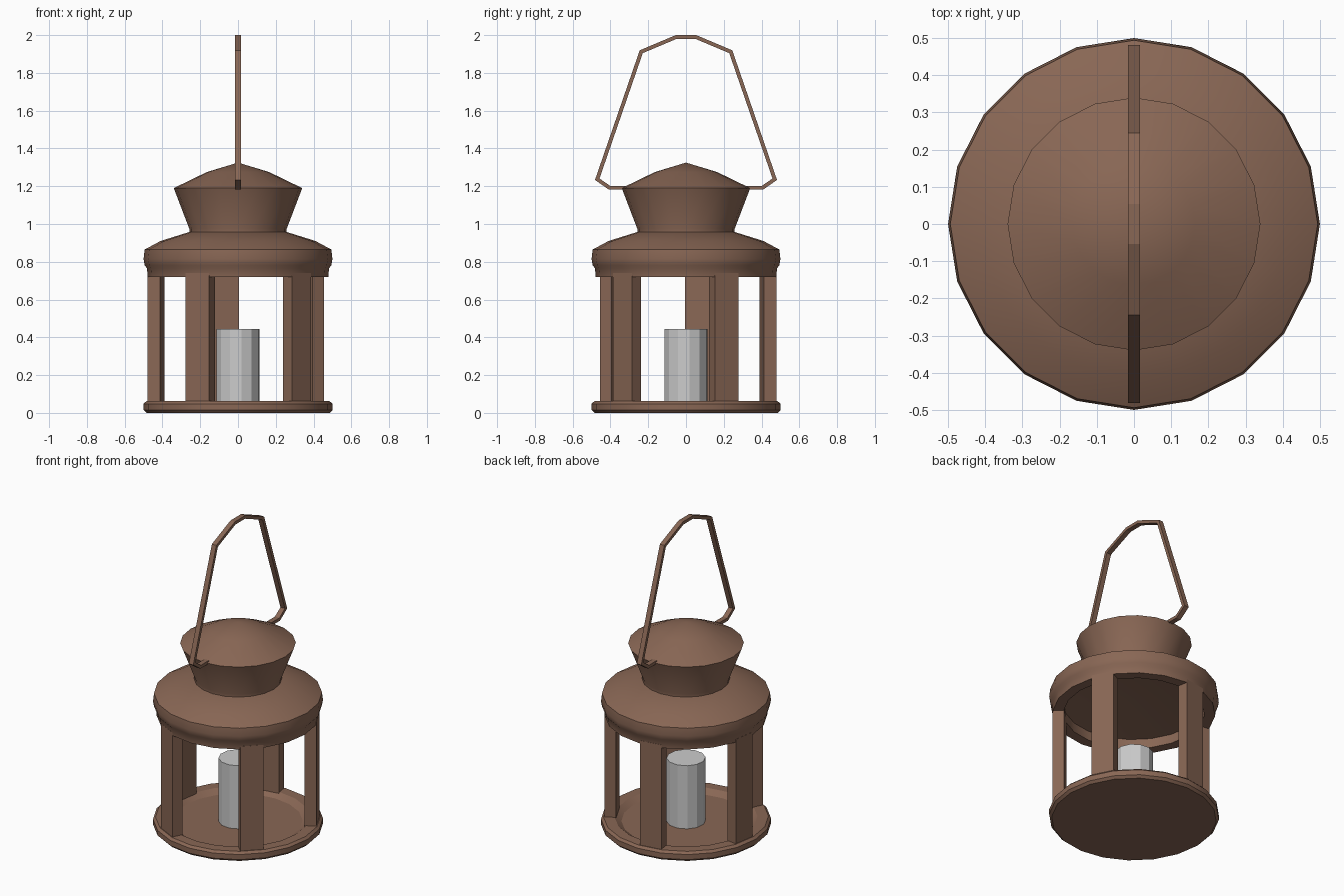
import bpy, bmesh, math
from mathutils import Vector, Matrix

if "Cube" in bpy.data.objects:
    bpy.data.objects.remove(bpy.data.objects["Cube"])

brown = bpy.data.materials.new("brown_metal")
brown.diffuse_color = (0.25, 0.135, 0.09, 1)
brown.use_nodes = True
brown.node_tree.nodes["Principled BSDF"].inputs["Base Color"].default_value = brown.diffuse_color


def finish(name, bm, mat=None, smooth=None):
    bmesh.ops.recalc_face_normals(bm, faces=bm.faces)
    me = bpy.data.meshes.new(name)
    bm.to_mesh(me)
    bm.free()
    ob = bpy.data.objects.new(name, me)
    bpy.context.collection.objects.link(ob)
    if mat:
        me.materials.append(mat)
    if smooth:
        bpy.ops.object.select_all(action='DESELECT')
        ob.select_set(True)
        bpy.context.view_layer.objects.active = ob
        bpy.ops.object.shade_smooth_by_angle(angle=math.radians(smooth))
    return ob


def lathe(name, profile, sides=20, mat=None, smooth=None, turn=0.0):
    """Revolve an (r, z) profile whose two ends lie on the axis."""
    bm = bmesh.new()
    rings = []
    for r, z in profile:
        n = 1 if r == 0 else sides
        rings.append([bm.verts.new((r * math.cos(turn + math.tau * i / sides),
                                    r * math.sin(turn + math.tau * i / sides), z))
                      for i in range(n)])
    for a, b in zip(rings, rings[1:]):
        for i in range(sides):
            j = (i + 1) % sides
            quad = [a[i % len(a)], a[j % len(a)], b[j % len(b)], b[i % len(b)]]
            bm.faces.new(list(dict.fromkeys(quad)))
    return finish(name, bm, mat, smooth)


# Base dish with shallow recess
lathe("base", [(0, 0), (0.485, 0), (0.5, 0.015), (0.5, 0.048), (0.485, 0.062),
               (0.42, 0.062), (0.38, 0.035), (0, 0.035)], mat=brown, smooth=30)

# Hollow roof with rim
lathe("roof", [(0, 0.82), (0.415, 0.78), (0.415, 0.72), (0.478, 0.72), (0.482, 0.765),
               (0.494, 0.782), (0.5, 0.815), (0.494, 0.865), (0.41, 0.91),
               (0.26, 0.957), (0, 0.957)], mat=brown, smooth=30)

# Flared chimney with low domed lid
lathe("chimney", [(0, 0.95), (0.258, 0.95), (0.258, 0.975), (0.34, 1.19),
                  (0.165, 1.275), (0, 1.325)], mat=brown, smooth=30)

# Candle
lathe("candle", [(0, 0.035), (0.115, 0.035), (0.115, 0.445), (0, 0.445)],
      sides=12, turn=math.radians(9))

# Five posts around the rim
for k in range(5):
    bm = bmesh.new()
    bmesh.ops.create_cube(bm, size=1)
    bm.transform(Matrix.Rotation(math.radians(27 + 72 * k), 4, 'Z')
                 @ Matrix.Translation((0.4405, 0, 0.395))
                 @ Matrix.Diagonal((0.069, 0.14, 0.69, 1)))
    finish(f"post_{k + 1}", bm, brown)

# Carrying handle: rectangular bar mitred along a path in the x = 0 plane
half = [(0.32, 1.192), (0.405, 1.192), (0.47, 1.237), (0.237, 1.912), (0.052, 1.99)]
path = [Vector(p) for p in half] + [Vector((-y, z)) for y, z in reversed(half)]
bm = bmesh.new()
rings = []
for i, p in enumerate(path):
    d0 = (p - path[i - 1]).normalized() if i else (path[1] - p).normalized()
    d1 = (path[i + 1] - p).normalized() if i + 1 < len(path) else d0
    n0, n1 = Vector((-d0.y, d0.x)), Vector((-d1.y, d1.x))
    m = (n0 + n1).normalized()
    m *= 0.01 / m.dot(n0)
    rings.append([bm.verts.new((sx * 0.016, p.x + s * m.x, p.y + s * m.y))
                  for sx, s in ((-1, -1), (1, -1), (1, 1), (-1, 1))])
for a, b in zip(rings, rings[1:]):
    for i in range(4):
        j = (i + 1) % 4
        bm.faces.new((a[i], a[j], b[j], b[i]))
bm.faces.new(rings[0])
bm.faces.new(rings[-1])
finish("handle", bm, brown)
